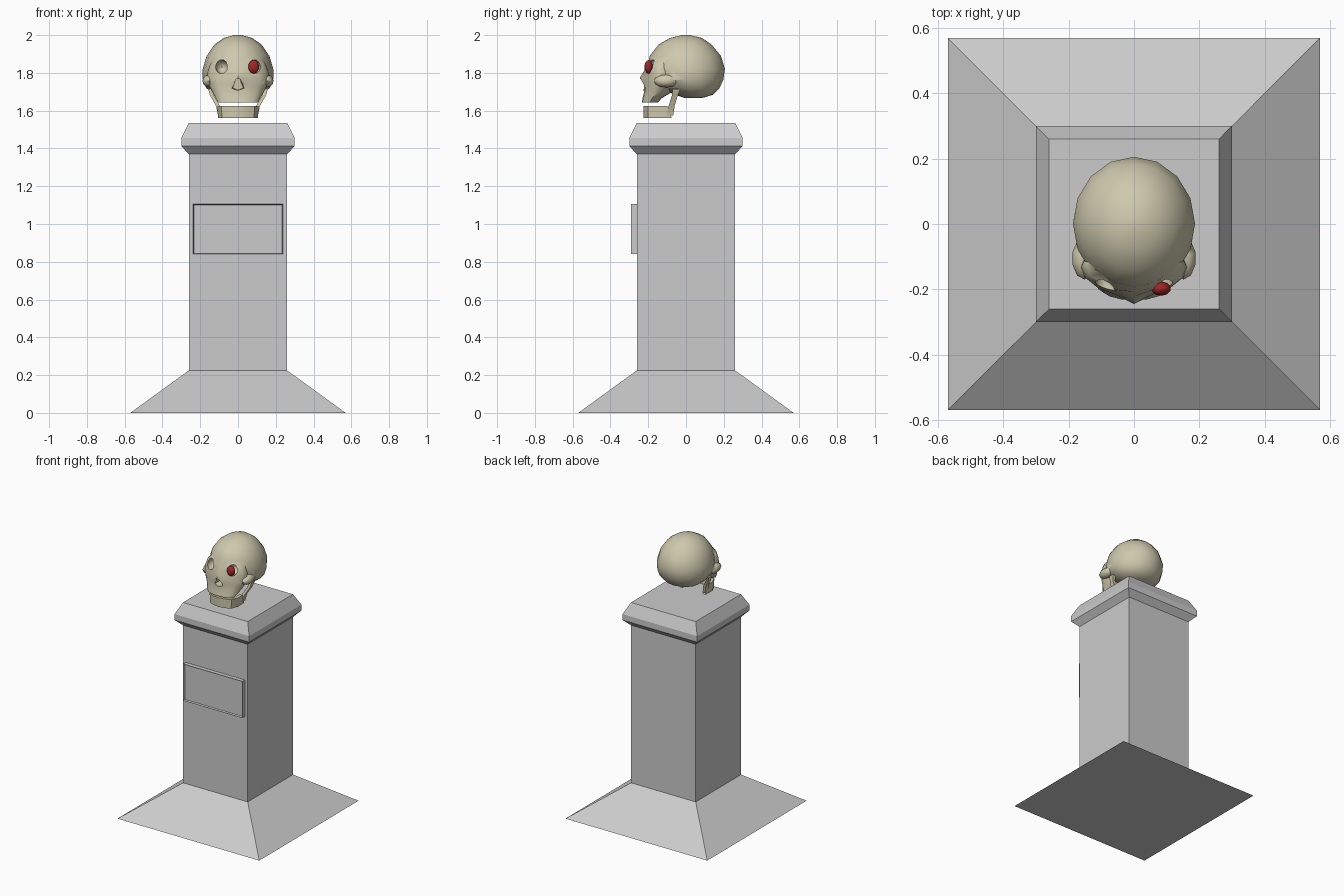
import bpy, bmesh
from math import pi, cos, sin, radians
from mathutils import Matrix, Vector

if "Cube" in bpy.data.objects:
    bpy.data.objects.remove(bpy.data.objects["Cube"])


def material(name, rgb):
    m = bpy.data.materials.new(name)
    m.diffuse_color = (*rgb, 1)
    m.use_nodes = True
    m.node_tree.nodes["Principled BSDF"].inputs["Base Color"].default_value = m.diffuse_color
    return m


BONE = material("bone", (0.62, 0.58, 0.42))
RED = material("red", (0.35, 0.02, 0.02))


def finish(name, bm, mat=None):
    bmesh.ops.recalc_face_normals(bm, faces=bm.faces)
    me = bpy.data.meshes.new(name)
    bm.to_mesh(me)
    bm.free()
    ob = bpy.data.objects.new(name, me)
    bpy.context.collection.objects.link(ob)
    if mat:
        me.materials.append(mat)
    return ob


def skin(bm, rings, closed=True):
    """Bridge equal-length rings of points and cap both ends."""
    vs = [[bm.verts.new(p) for p in r] for r in rings]
    n = len(vs[0])
    for a, b in zip(vs, vs[1:]):
        for i in range(n):
            j = (i + 1) % n
            bm.faces.new((a[i], a[j], b[j], b[i]))
    bm.faces.new(vs[0])
    bm.faces.new(vs[-1])


def oval_loft(name, levels, n=16):
    """levels: (z, front y, back y, half width, extra push of the front point)"""
    bm = bmesh.new()
    rings = []
    for z, f, b, hx, push in levels:
        ring = []
        for i in range(n):
            a = 2 * pi * i / n
            y = (f + b) / 2 + (b - f) / 2 * sin(a)
            if i == 3 * n // 4:
                y -= push
            ring.append((hx * cos(a), y, z))
        rings.append(ring)
    skin(bm, rings)
    return finish(name, bm, BONE)


def ellipsoid(name, loc, radii, mat, seg=12, rings=8):
    bm = bmesh.new()
    bmesh.ops.create_uvsphere(bm, u_segments=seg, v_segments=rings, radius=1,
                              matrix=Matrix.Translation(loc) @ Matrix.Diagonal((*radii, 1)))
    return finish(name, bm, mat)


def boolean(target, other, op):
    mod = target.modifiers.new(op, 'BOOLEAN')
    mod.operation, mod.object, mod.solver = op, other, 'EXACT'
    bpy.context.view_layer.objects.active = target
    bpy.ops.object.modifier_apply(modifier=mod.name)
    bpy.data.objects.remove(other)


def smooth(ob, deg):
    bpy.ops.object.select_all(action='DESELECT')
    ob.select_set(True)
    bpy.context.view_layer.objects.active = ob
    bpy.ops.object.shade_smooth_by_angle(angle=radians(deg))


# Square pedestal: flared foot, shaft and bevelled cap
bm = bmesh.new()
profile = [(0.57, 0), (0.26, 0.225), (0.26, 1.37), (0.3, 1.412), (0.3, 1.455), (0.26, 1.535)]
skin(bm, [[(sx * h, sy * h, z) for sx, sy in ((-1, -1), (1, -1), (1, 1), (-1, 1))]
          for h, z in profile])
finish("pedestal", bm)

# Plaque with a thin rim around a sunken panel
bm = bmesh.new()
bmesh.ops.create_cube(bm, size=1, matrix=Matrix.Translation((0, -0.27, 0.973))
                      @ Matrix.Diagonal((0.475, 0.04, 0.265, 1)))
bm.normal_update()
front = min(bm.faces, key=lambda f: f.calc_center_median().y)
bmesh.ops.inset_region(bm, faces=[front], thickness=0.006)
bmesh.ops.translate(bm, verts=front.verts, vec=(0, 0.012, 0))
finish("plaque", bm)

# Cranium and face, merged into one skull
skull = oval_loft("skull", [
    (2.0, -0.02, 0.02, 0.02, 0), (1.985, -0.085, 0.085, 0.075, 0),
    (1.95, -0.145, 0.135, 0.125, 0), (1.89, -0.192, 0.185, 0.166, 0),
    (1.82, -0.205, 0.206, 0.187, 0), (1.765, -0.195, 0.198, 0.187, 0),
    (1.72, -0.14, 0.178, 0.168, 0), (1.685, -0.06, 0.145, 0.125, 0),
    (1.668, -0.01, 0.09, 0.07, 0)])
face = oval_loft("face", [
    (1.88, -0.19, -0.06, 0.11, 0), (1.85, -0.208, -0.05, 0.145, 0),
    (1.81, -0.21, -0.05, 0.16, 0.012), (1.775, -0.215, -0.05, 0.163, 0.03),
    (1.735, -0.222, -0.05, 0.155, 0.006), (1.695, -0.223, -0.08, 0.135, 0),
    (1.665, -0.23, -0.13, 0.118, 0), (1.642, -0.234, -0.15, 0.105, 0)])
boolean(skull, face, 'UNION')
for s in (-1, 1):
    cheek = ellipsoid("cheek", (s * 0.152, -0.105, 1.757), (0.038, 0.065, 0.034), BONE, 10, 6)
    boolean(skull, cheek, 'UNION')

# Eye sockets and triangular nose opening
for s in (-1, 1):
    boolean(skull, ellipsoid("socket", (s * 0.086, -0.18, 1.832), (0.033, 0.06, 0.038), BONE), 'DIFFERENCE')
bm = bmesh.new()
nose = [(-0.04, 1.715), (0, 1.705), (0.04, 1.715), (0.012, 1.765), (-0.012, 1.765)]
skin(bm, [[(x, -0.3, z) for x, z in nose], [(x * 0.7, -0.17, z + 0.005) for x, z in nose]])
boolean(skull, finish("nose_cutter", bm, BONE), 'DIFFERENCE')
smooth(skull, 40)

# Single red eye
smooth(ellipsoid("red_eye", (0.083, -0.198, 1.832), (0.03, 0.022, 0.036), RED, 10, 8), 60)

# Lower jaw: U-shaped body
half = [(0.103, -0.075), (0.106, -0.15), (0.085, -0.2), (0.045, -0.22)]
path = half + [(0, -0.226)] + [(-x, y) for x, y in reversed(half)]
bm = bmesh.new()
rings = []
for x, y in path:
    inner = Vector((x * 0.78, -0.075 + (y + 0.075) * 0.82))
    back = -0.025 if y == -0.075 else 0
    rings.append([(x, y, 1.56), (x * 1.03, y + back, 1.626),
                  (inner.x, inner.y + back, 1.626), (inner.x, inner.y, 1.56)])
skin(bm, rings)
smooth(finish("lower_jaw", bm, BONE), 35)

# Jaw branches rising to the cheeks
for s, side in ((-1, "left"), (1, "right")):
    bm = bmesh.new()
    levels = [(0.096, -0.103, -0.068, 1.575), (0.106, -0.092, -0.06, 1.625),
              (0.138, -0.075, -0.044, 1.68), (0.148, -0.07, -0.03, 1.715)]
    skin(bm, [[(s * (x - 0.01), f, z), (s * (x + 0.01), f, z),
               (s * (x + 0.01), b, z), (s * (x - 0.01), b, z)] for x, f, b, z in levels])
    smooth(finish("jaw_branch_" + side, bm, BONE), 40)
